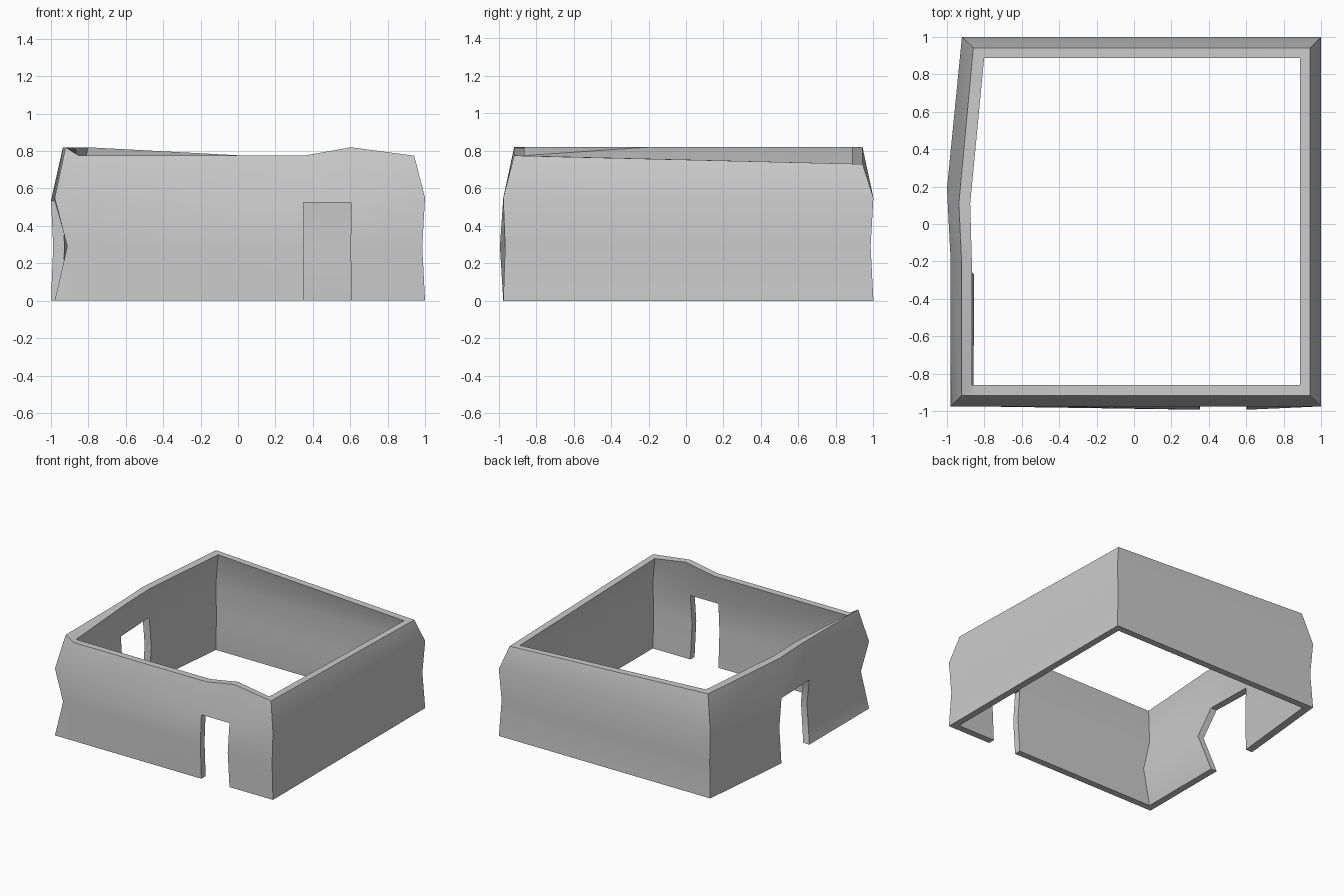
import bpy, bmesh
from mathutils import Vector

if "Cube" in bpy.data.objects:
    bpy.data.objects.remove(bpy.data.objects["Cube"])

THICK = 0.055     # wall thickness
BATTER = 0.058    # how far the top leans inwards

# Wall stations, clockwise from the front right corner seen from below:
# (base x, y), (inward x, y), (belly shift x, y), shoulder height, top height, inner top height
STATIONS = [
    ((1.00, -0.975), (-1, 1), (-0.015, 0.01), 0.55, 0.775, 0.775),    # front right corner
    ((1.00, 1.00), (-1, -1), (-0.015, -0.015), 0.55, 0.73, 0.73),     # back right corner
    ((-0.92, 1.00), (1.05, -1), (0.015, -0.015), 0.55, 0.82, 0.82),   # back left corner
    ((-1.00, 0.19), (1.1, 0), (0.012, 0.01), 0.535, 0.82, 0.82),      # side door, back jamb
    ((-0.98, -0.20), (1, 0), (0.07, -0.07), 0.53, 0.82, 0.82),        # side door, front jamb
    ((-0.98, -0.975), (1, 1), (0.067, 0.01), 0.55, 0.82, 0.775),      # front left corner
    ((-0.85, -0.975), (0, 1), (0.02, 0.009), 0.55, 0.775, 0.775),     # foot of the corner spike
    ((0.35, -0.975), (0, 1), (0.003, -0.018), 0.525, 0.775, 0.775),   # front door, left jamb
    ((0.605, -0.975), (0, 1), (-0.003, -0.018), 0.525, 0.82, 0.82),   # front door, right jamb
]
DOORS = {3, 7}    # spans left open below the lintel

bm = bmesh.new()
outer, inner = [], []
for i, (base, inward, belly, shoulder, top, inner_top) in enumerate(STATIONS):
    b, n, m = (Vector((*v, 0)) for v in (base, inward, belly))
    lean = n * BATTER
    if i == 3:
        lean.y -= 0.08
    if i in (7, 8):
        m = m.copy()
    column = [b, b + m, b, b + lean]
    heights = [0, 0.29, shoulder, top]
    inner_heights = [0, 0.29, shoulder, inner_top]
    outer.append([bm.verts.new((p.x, p.y, h)) for p, h in zip(column, heights)])
    inner.append([bm.verts.new((p.x + n.x * THICK, p.y + n.y * THICK, h))
                  for p, h in zip(column, inner_heights)])

# Outer and inner skins
partner = {o: v for oc, ic in zip(outer, inner) for o, v in zip(oc, ic)}
skin = []
count = len(STATIONS)
for i in range(count):
    j = (i + 1) % count
    for r in range(2 if i in DOORS else 0, 3):
        quad = [outer[i][r], outer[j][r], outer[j][r + 1], outer[i][r + 1]]
        skin.append(bm.faces.new(quad))
        bm.faces.new([partner[v] for v in reversed(quad)])

# Close the wall top, base, jambs and lintels
rim = {e for f in skin for e in f.edges if len(e.link_faces) == 1}
for e in rim:
    a, c = e.verts
    bm.faces.new((a, c, partner[c], partner[a]))
bmesh.ops.recalc_face_normals(bm, faces=bm.faces[:])

mesh = bpy.data.meshes.new("house_walls")
bm.to_mesh(mesh)
bm.free()
walls = bpy.data.objects.new("house_walls", mesh)
bpy.context.collection.objects.link(walls)
bpy.context.view_layer.objects.active = walls
walls.select_set(True)
bpy.ops.object.shade_smooth_by_angle(angle=0.62)
